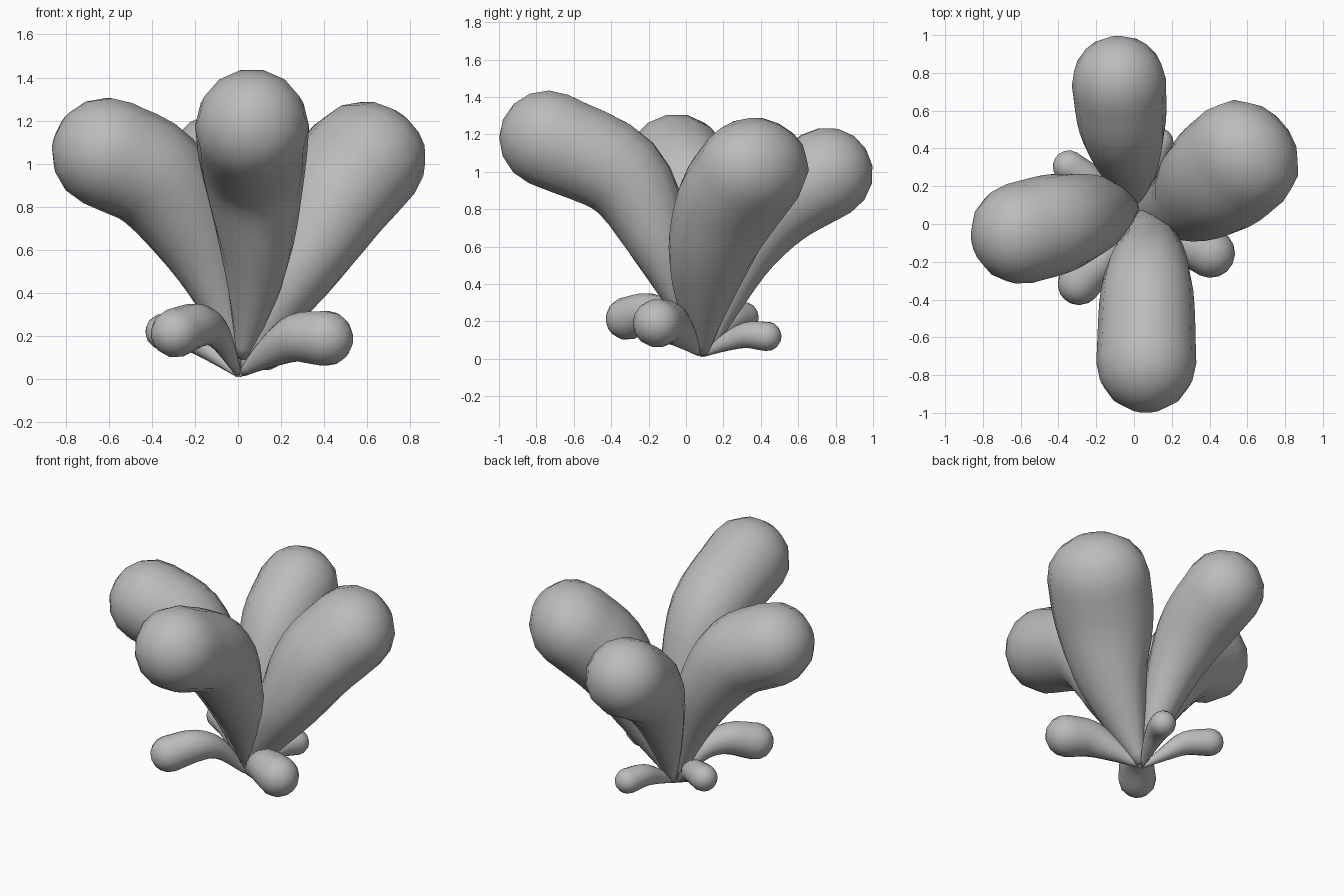
import bpy
import bmesh
import math
from mathutils import Vector

SIDES = 14            # sides of each lobe
STEPS = 4             # rings between two path points
CAP_RINGS = 4         # rings in the rounded tip

# Radius along the path, as a share of the head radius
FULL_SWELL = (0.10, 0.40, 0.74, 0.97, 1.0)
SLIM_SWELL = (0.10, 0.36, 0.65, 0.92, 1.0)
SPROUT_SWELL = (0.14, 0.54, 0.87, 1.0)

if "Cube" in bpy.data.objects:
    bpy.data.objects.remove(bpy.data.objects["Cube"], do_unlink=True)

grey = bpy.data.materials.new("plain grey")
grey.use_nodes = True
colour = (0.5, 0.5, 0.5, 1.0)
grey.diffuse_color = colour
grey.node_tree.nodes["Principled BSDF"].inputs["Base Color"].default_value = colour


def smooth_path(points):
    """Catmull-Rom curve through 4D points (position and radius)."""
    first = points[0] * 2 - points[1]
    last = points[-1] * 2 - points[-2]
    p = [first] + points + [last]
    result = []
    for i in range(1, len(p) - 2):
        a, b, c, d = p[i - 1:i + 3]
        for s in range(STEPS):
            t = s / STEPS
            result.append((b * 2 + (c - a) * t + (a * 2 - b * 5 + c * 4 - d) * t ** 2
                           + (b * 3 - a - c * 3 + d) * t ** 3) / 2)
    return result + [points[-1]]


def lobe(name, head_radius, swell, path, width=1.0):
    """Tapered bent tube that swells into a rounded head."""
    points = [Vector((*co, head_radius * share)) for co, share in zip(path, swell)]
    curve = smooth_path(points)
    spine = [p.to_3d() for p in curve]
    radii = [p.w for p in curve]
    tangents = [(spine[min(i + 1, len(spine) - 1)] - spine[max(i - 1, 0)]).normalized()
                for i in range(len(spine))]

    # Round off the tip
    for k in range(1, CAP_RINGS):
        angle = math.pi / 2 * k / CAP_RINGS
        spine.append(points[-1].to_3d() + tangents[-1] * head_radius * math.sin(angle))
        radii.append(head_radius * math.cos(angle))
        tangents.append(tangents[-1])

    # Stand the rings square to the path
    bm = bmesh.new()
    rings = []
    for centre, radius, tangent in zip(spine, radii, tangents):
        side = tangent.cross(Vector((0, 0, 1))).normalized()
        up = side.cross(tangent)
        ring = []
        for k in range(SIDES):
            a = math.tau * k / SIDES
            ring.append(bm.verts.new(centre + side * radius * width * math.cos(a)
                                     + up * radius * math.sin(a)))
        rings.append(ring)
    for lower, upper in zip(rings, rings[1:]):
        for k in range(SIDES):
            n = (k + 1) % SIDES
            bm.faces.new((lower[k], lower[n], upper[n], upper[k]))
    bm.faces.new(rings[0])
    tip = bm.verts.new(points[-1].to_3d() + tangents[-1] * head_radius)
    for k in range(SIDES):
        bm.faces.new((rings[-1][k], rings[-1][(k + 1) % SIDES], tip))
    bmesh.ops.recalc_face_normals(bm, faces=bm.faces)
    for face in bm.faces:
        face.smooth = True

    mesh = bpy.data.meshes.new(name)
    bm.to_mesh(mesh)
    bm.free()
    mesh.materials.append(grey)
    obj = bpy.data.objects.new(name, mesh)
    bpy.context.collection.objects.link(obj)


# Four large upright leaves
lobe("front_leaf", 0.265, SLIM_SWELL,
     [(0.02, 0.05, 0.1), (0.06, -0.02, 0.32), (0.085, -0.14, 0.62),
      (0.07, -0.34, 0.98), (0.065, -0.735, 1.175)])
lobe("left_leaf", 0.27, FULL_SWELL,
     [(0.02, 0.09, 0.03), (0.13, 0.09, 0.25), (0.29, 0.13, 0.55),
      (0.43, 0.23, 0.83), (0.585, 0.36, 1.02)], width=1.17)
lobe("right_leaf", 0.26, FULL_SWELL,
     [(0, 0.08, 0.04), (-0.08, 0.08, 0.35), (-0.2, 0.06, 0.66),
      (-0.38, 0.01, 0.93), (-0.605, -0.05, 1.05)], width=1.04)
lobe("back_leaf", 0.25, SLIM_SWELL,
     [(0.02, 0.12, 0.04), (0, 0.2, 0.28), (-0.03, 0.33, 0.58),
      (-0.06, 0.51, 0.83), (-0.08, 0.75, 0.99)])

# Four small low sprouts
lobe("front_left_sprout", 0.13, SPROUT_SWELL,
     [(0.02, 0.07, 0.03), (0.14, -0.01, 0.12), (0.27, -0.09, 0.19), (0.405, -0.155, 0.19)])
lobe("front_right_sprout", 0.115, SPROUT_SWELL,
     [(0, 0.07, 0.03), (-0.09, -0.06, 0.2), (-0.18, -0.19, 0.25), (-0.29, -0.315, 0.215)])
lobe("back_right_sprout", 0.085, SPROUT_SWELL,
     [(0, 0.08, 0.02), (-0.12, 0.16, 0.125), (-0.22, 0.23, 0.2), (-0.345, 0.305, 0.22)])
lobe("back_left_sprout", 0.08, SPROUT_SWELL,
     [(0.01, 0.09, 0.02), (0.05, 0.2, 0.08), (0.09, 0.32, 0.125), (0.13, 0.43, 0.12)])
